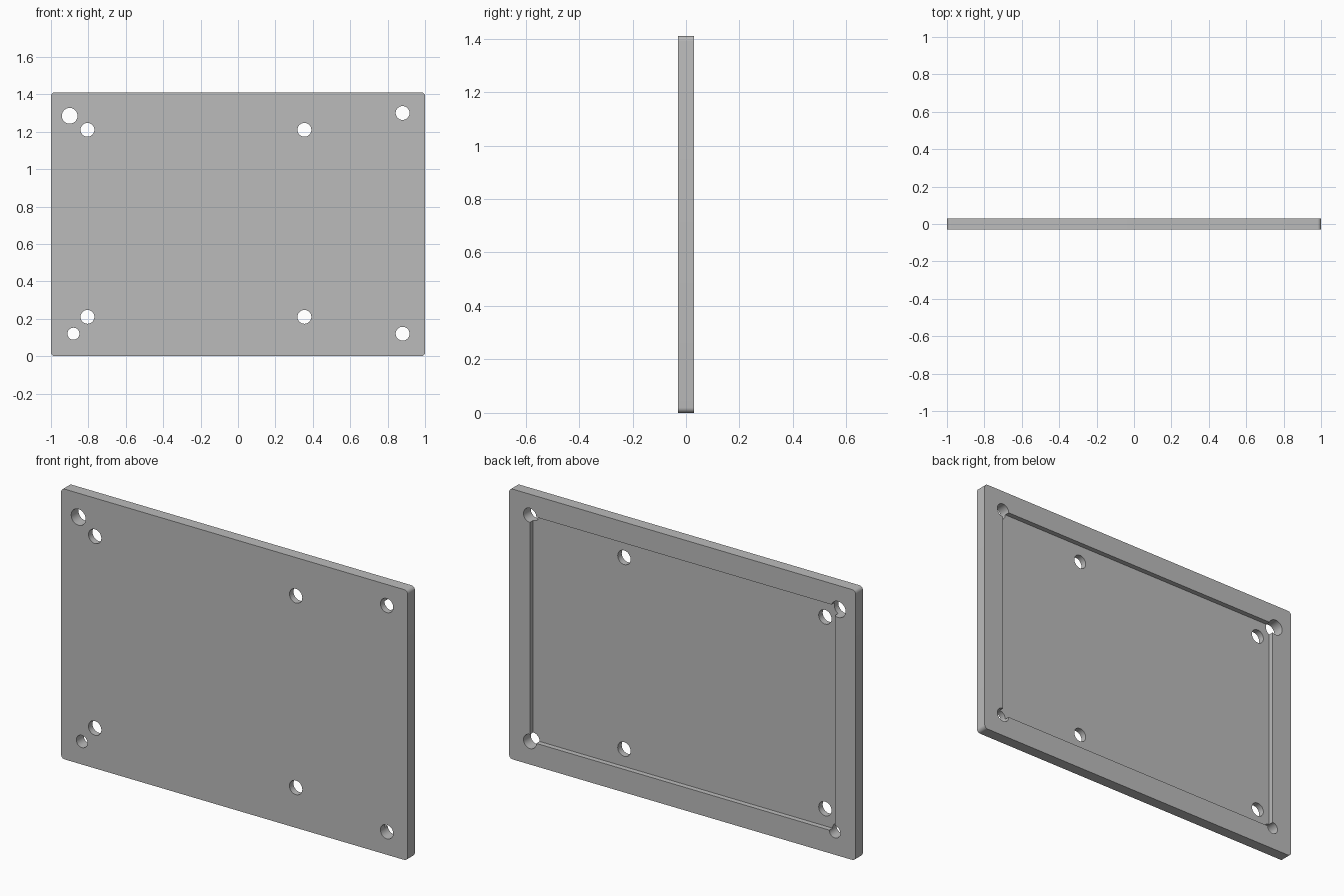
import bpy, bmesh, math
from mathutils import Matrix

old = bpy.data.objects.get("Cube")
if old:
    bpy.data.objects.remove(old, do_unlink=True)

WIDTH, THICK, HEIGHT = 2.0, 0.06, 1.41
POCKET_DEPTH = 0.027

grey = bpy.data.materials.new("plain_grey")
grey.use_nodes = True
colour = (0.5, 0.5, 0.5, 1)
grey.diffuse_color = colour
grey.node_tree.nodes["Principled BSDF"].inputs["Base Color"].default_value = colour


def add_box(bm, x0, x1, y0, y1, z0, z1):
    size = Matrix.Diagonal((x1 - x0, y1 - y0, z1 - z0, 1))
    place = Matrix.Translation(((x0 + x1) / 2, (y0 + y1) / 2, (z0 + z1) / 2))
    bmesh.ops.create_cube(bm, size=1, matrix=place @ size)


def add_pin(bm, x, z, radius):
    place = Matrix.Translation((x, 0, z)) @ Matrix.Rotation(math.pi / 2, 4, 'X')
    bmesh.ops.create_cone(bm, cap_ends=True, segments=48, radius1=radius,
                          radius2=radius, depth=THICK * 3, matrix=place)


def make_object(name, bm):
    mesh = bpy.data.meshes.new(name)
    bm.to_mesh(mesh)
    bm.free()
    mesh.materials.append(grey)
    obj = bpy.data.objects.new(name, mesh)
    bpy.context.collection.objects.link(obj)
    return obj


# Plate with four rounded corners
bm = bmesh.new()
add_box(bm, -WIDTH / 2, WIDTH / 2, -THICK / 2, THICK / 2, 0, HEIGHT)
corners = [e for e in bm.edges if abs(e.verts[0].co.y - e.verts[1].co.y) > THICK / 2]
bmesh.ops.bevel(bm, geom=corners, offset=0.02, segments=8, profile=0.5, affect='EDGES')
plate = make_object("mounting_plate", bm)

# Shallow rectangular pocket in the back
bm = bmesh.new()
add_box(bm, -0.88, 0.88, THICK / 2 - POCKET_DEPTH, THICK, 0.12, 1.30)
pocket = make_object("pocket_cutter", bm)

# Through holes: four inner ones, then one near each corner
bm = bmesh.new()
for x in (-0.805, 0.355):
    for z in (0.21, 1.21):
        add_pin(bm, x, z, 0.037)
for x, z, radius in ((0.88, 0.12, 0.037), (0.88, 1.30, 0.037),
                     (-0.88, 0.12, 0.032), (-0.90, 1.285, 0.042)):
    add_pin(bm, x, z, radius)
holes = make_object("hole_cutter", bm)

# Cut the plate, then drop the cutters
bpy.ops.object.select_all(action='DESELECT')
bpy.context.view_layer.objects.active = plate
plate.select_set(True)
for cutter in (pocket, holes):
    cutter.hide_render = True
    cut = plate.modifiers.new(cutter.name, 'BOOLEAN')
    cut.operation = 'DIFFERENCE'
    cut.solver = 'EXACT'
    cut.object = cutter
    bpy.ops.object.modifier_apply(modifier=cut.name)
    bpy.data.objects.remove(cutter, do_unlink=True)

bpy.ops.object.shade_smooth_by_angle(angle=math.radians(30))
